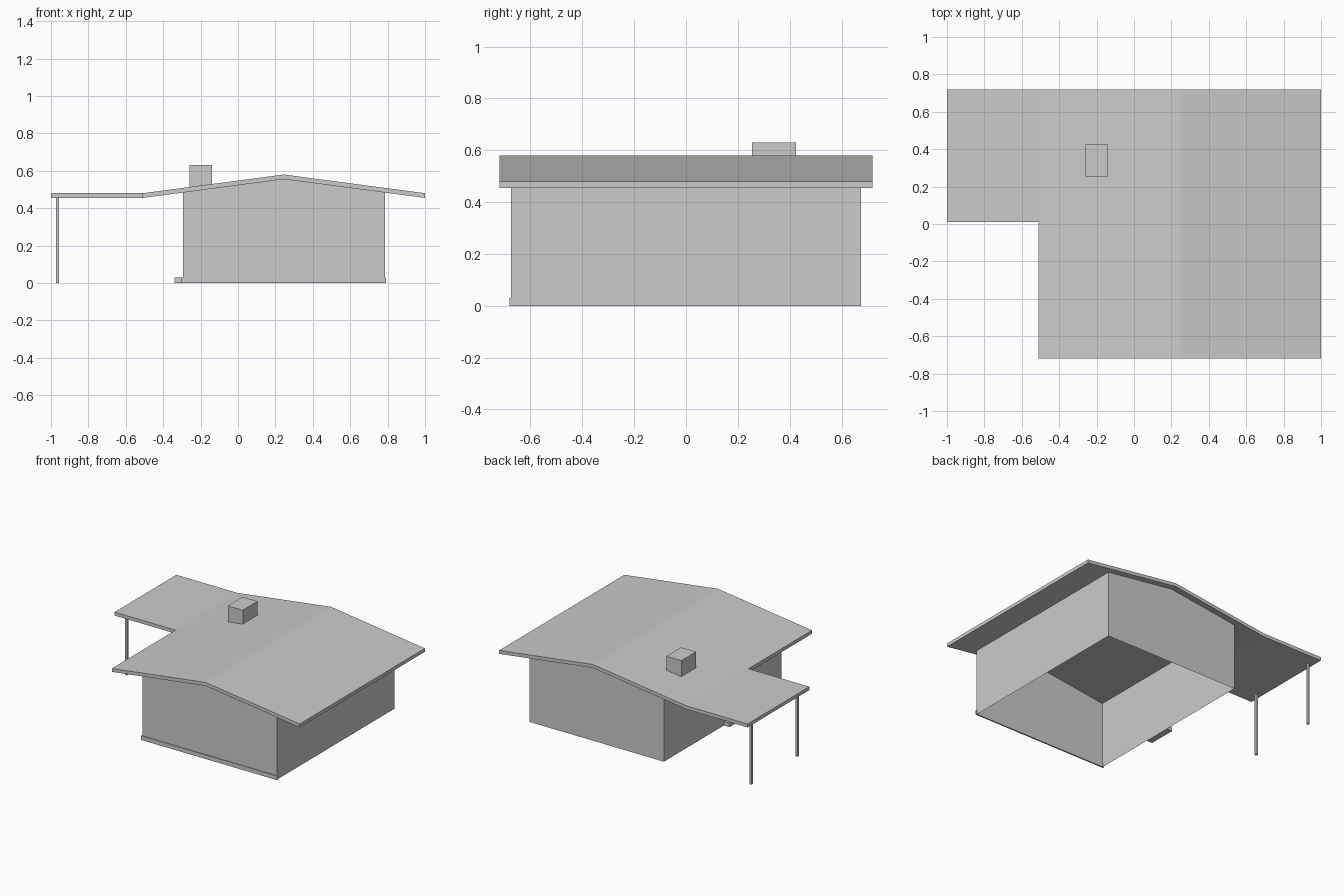
import bpy
import bmesh

cube = bpy.data.objects.get("Cube")
if cube:
    bpy.data.objects.remove(cube, do_unlink=True)

GREY = (0.6, 0.6, 0.6, 1)
grey = bpy.data.materials.new("plain grey")
grey.use_nodes = True
grey.diffuse_color = GREY
grey.node_tree.nodes["Principled BSDF"].inputs["Base Color"].default_value = GREY

RIDGE_X, RIDGE_Z, EAVE_Z = 0.245, 0.555, 0.455
EAVE_LEFT, EAVE_RIGHT = 1.0, -0.51
THICK = 0.025
ROOF_Y = 0.72


def underside(x):
    """Height of the pitched roof's underside at x."""
    run = (EAVE_LEFT if x > RIDGE_X else EAVE_RIGHT) - RIDGE_X
    return RIDGE_Z + (EAVE_Z - RIDGE_Z) * (x - RIDGE_X) / run


def prism(name, profile, y0, y1, open_ends=False):
    """Extrude an x-z profile along y; open_ends drops the top and bottom."""
    bm = bmesh.new()
    face = bm.faces.new([bm.verts.new((x, y0, z)) for x, z in profile])
    extruded = bmesh.ops.extrude_face_region(bm, geom=[face], use_keep_orig=True)
    moved = [v for v in extruded["geom"] if isinstance(v, bmesh.types.BMVert)]
    bmesh.ops.translate(bm, verts=moved, vec=(0, y1 - y0, 0))
    bmesh.ops.recalc_face_normals(bm, faces=bm.faces)
    if open_ends:
        flat = [f for f in bm.faces if abs(f.normal.z) > 0.5]
        bmesh.ops.delete(bm, geom=flat, context="FACES")
    mesh = bpy.data.meshes.new(name)
    bm.to_mesh(mesh)
    bm.free()
    mesh.materials.append(grey)
    obj = bpy.data.objects.new(name, mesh)
    bpy.context.collection.objects.link(obj)
    return obj


def box(name, x0, x1, y0, y1, z0, z1):
    return prism(name, [(x0, z0), (x1, z0), (x1, z1), (x0, z1)], y0, y1)


# Pitched roof and the flat carport roof beside it
lower = [(x, underside(x)) for x in (EAVE_RIGHT, RIDGE_X, EAVE_LEFT)]
upper = [(x, z + THICK) for x, z in reversed(lower)]
prism("main_roof", lower + upper, -ROOF_Y, ROOF_Y)
box("carport_roof", -1, EAVE_RIGHT, 0.01, ROOF_Y, EAVE_Z, EAVE_Z + THICK)

# Thin walls, open below and closed above by the roof
x0, x1 = -0.295, 0.785
wall = [(x0, 0), (x1, 0), (x1, underside(x1)), (RIDGE_X, RIDGE_Z), (x0, underside(x0))]
prism("walls", wall, -0.675, 0.675, open_ends=True)

# Carport posts
for label, y in (("front", 0.10), ("back", 0.63)):
    box(label + "_post", -0.973, -0.957, y - 0.008, y + 0.008, 0, EAVE_Z)

# Chimney, front plinth and side doorstep
box("chimney", -0.26, -0.14, 0.255, 0.425, 0.485, 0.63)
box("front_plinth", -0.305, 0.79, -0.68, -0.67, 0, 0.03)
box("side_doorstep", -0.34, x0, -0.22, -0.015, 0, 0.03)
